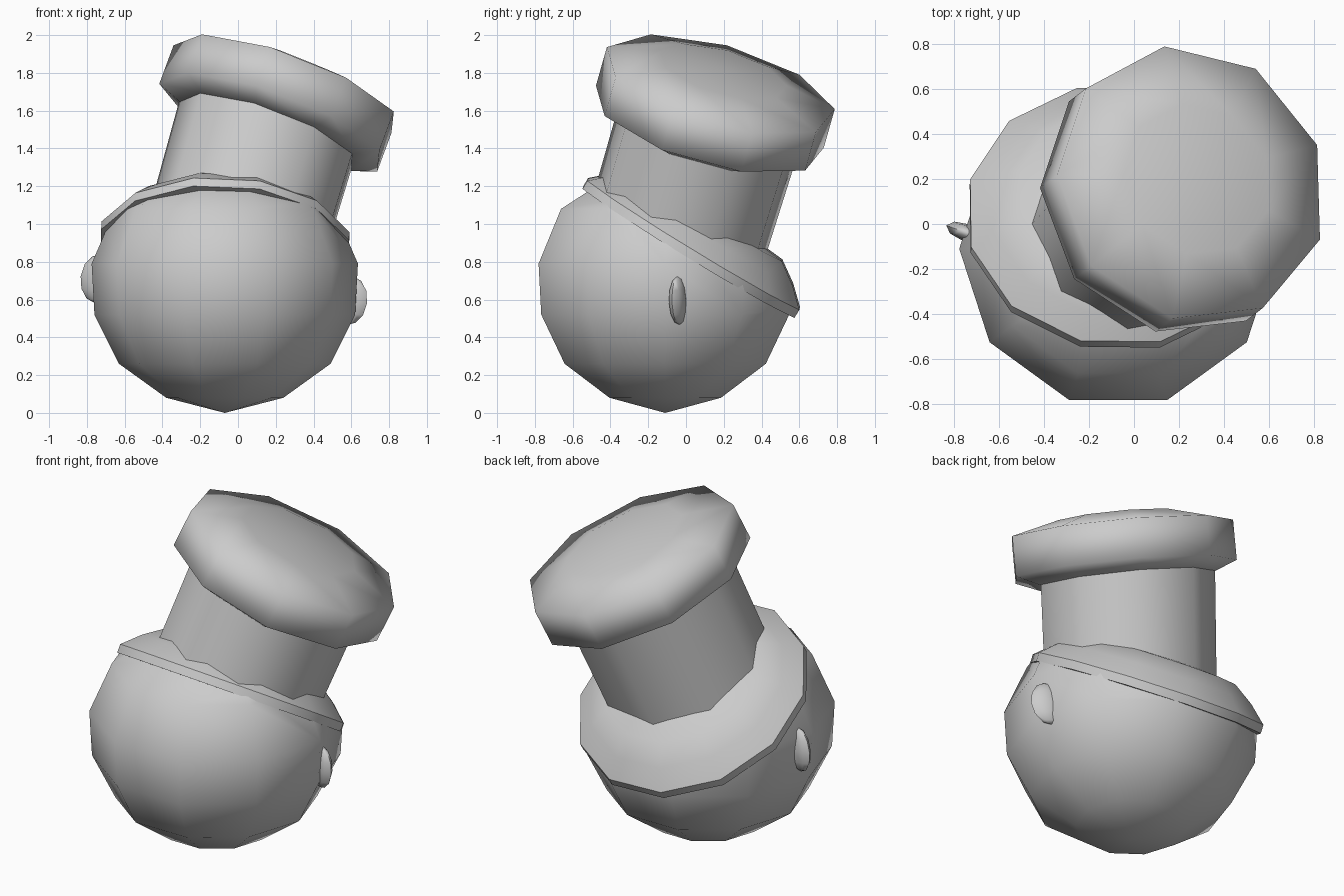
import bpy, bmesh, math
from mathutils import Vector, Matrix

if "Cube" in bpy.data.objects:
    bpy.data.objects.remove(bpy.data.objects["Cube"])


def lathe(name, profile, sides, origin, axis=(0, 0, 1), phase=0.0, sharp=45, cut=None):
    """Revolve (radius, height) points around a tilted axis; optionally cut by a plane."""
    bm = bmesh.new()
    rings = []
    for r, h in profile:
        if r == 0:
            rings.append([bm.verts.new((0, 0, h))])
        else:
            rings.append([bm.verts.new((r * math.cos(phase + math.tau * i / sides),
                                        r * math.sin(phase + math.tau * i / sides), h))
                          for i in range(sides)])
    for a, b in zip(rings, rings[1:]):
        for i in range(sides):
            j = (i + 1) % sides
            loop = [a[i % len(a)], a[j % len(a)], b[j % len(b)], b[i % len(b)]]
            bm.faces.new(list(dict.fromkeys(loop)))
    bmesh.ops.recalc_face_normals(bm, faces=bm.faces)
    rot = Vector((0, 0, 1)).rotation_difference(Vector(axis).normalized())
    bm.transform(Matrix.Translation(origin) @ rot.to_matrix().to_4x4())
    if cut:
        bmesh.ops.bisect_plane(bm, geom=bm.verts[:] + bm.edges[:] + bm.faces[:],
                               plane_co=cut[0], plane_no=cut[1], clear_outer=True)
    return finish(name, bm, sharp)


def finish(name, bm, sharp):
    mesh = bpy.data.meshes.new(name)
    bm.to_mesh(mesh)
    bm.free()
    ob = bpy.data.objects.new(name, mesh)
    bpy.context.collection.objects.link(ob)
    bpy.ops.object.select_all(action='DESELECT')
    ob.select_set(True)
    bpy.context.view_layer.objects.active = ob
    bpy.ops.object.shade_smooth_by_angle(angle=math.radians(sharp))
    return ob


tilt = Vector((.05, .61, 1)).normalized()
rim = Vector((-.07, .02, .86))

# Round head, sliced off where the shell sits on it
lathe("head", [(0, 0), (.31, .08), (.56, .26), (.69, .52), (.705, .79),
               (.58, 1.08), (.32, 1.24), (0, 1.29)], 10, (-.07, -.11, 0),
      cut=(rim + tilt * .02, tilt))

# Sloping shell that closes the back of the head
lathe("head_shell", [(.5, -.01), (.68, -.01), (.68, .04), (.58, .13), (.46, .21),
                     (0, .25)], 12, rim, tilt, phase=math.radians(15))

# Hat column
lathe("hat_column", [(0, 0), (.49, 0), (.5, .72), (0, .72)], 9,
      (-.01, -.06, .9), (.29, .3, 1), phase=math.radians(-21))

# Wide hat top, gently domed
lathe("hat_top", [(0, .09), (.35, .065), (.635, -.01), (.635, -.235), (.5, -.29), (0, -.29)], 9,
      (.26, .18, 1.745), (.37, .283, 1), phase=math.radians(-21), sharp=85)

# Ears, the left one higher because the head is rolled
for name, pos in (("ear_right", (.59, -.04, .595)), ("ear_left", (-.74, -.04, .71))):
    bm = bmesh.new()
    bmesh.ops.create_uvsphere(bm, u_segments=8, v_segments=6, radius=1)
    bm.transform(Matrix.Translation(pos)
                 @ Matrix.Rotation(math.radians(-20), 4, 'Z')
                 @ Matrix.Rotation(math.radians(8), 4, 'Y')
                 @ Matrix.Diagonal((.1, .04, .13, 1)))
    finish(name, bm, 60)
